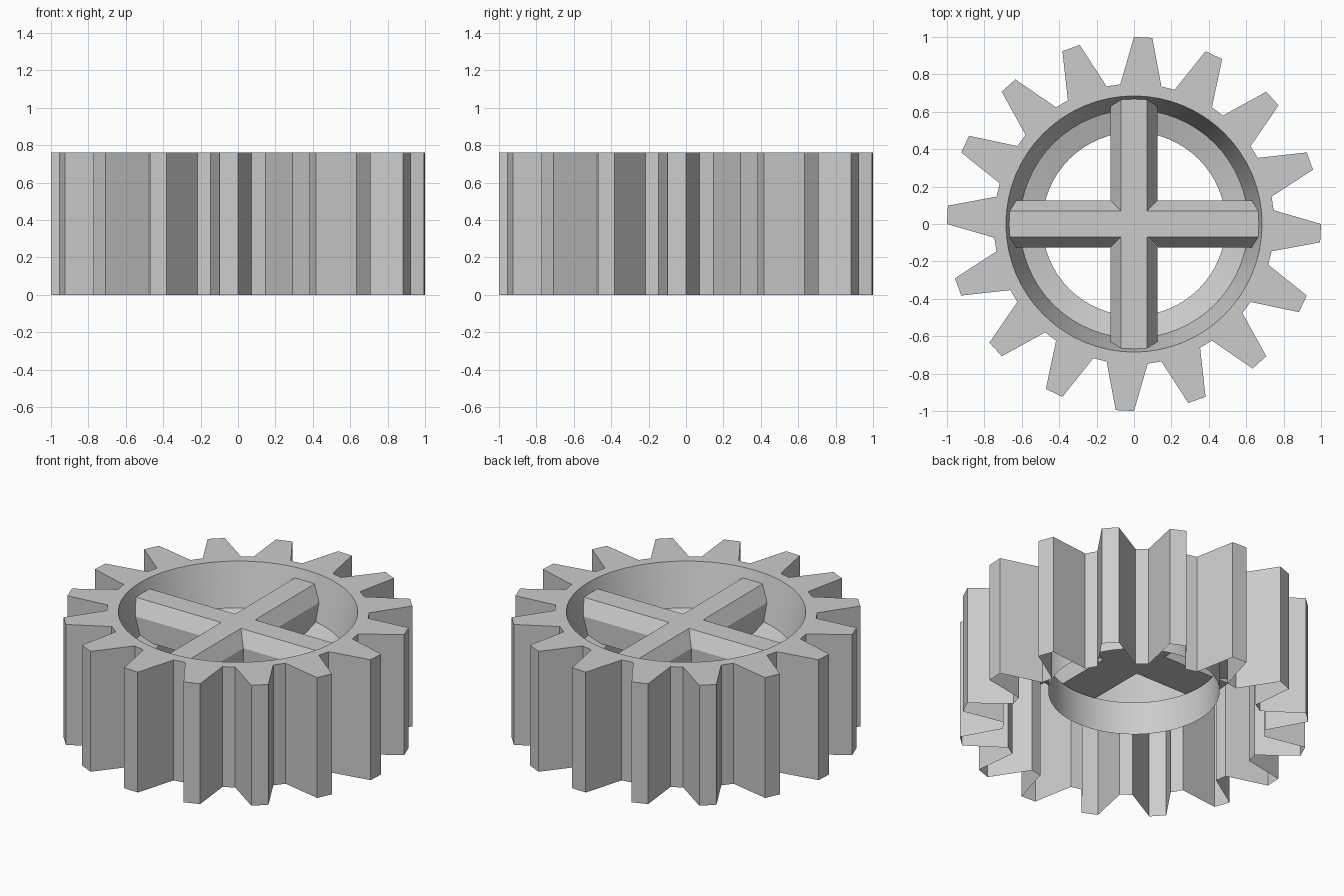
import bpy, math
from mathutils import Matrix, Vector

if "Cube" in bpy.data.objects:
    bpy.data.objects.remove(bpy.data.objects["Cube"])

N = 64      # four outline points for each of the 16 teeth
H = 0.76    # gear height


def make(name, verts, faces, smooth=False):
    me = bpy.data.meshes.new(name)
    me.from_pydata(verts, [], faces)
    me.validate()
    ob = bpy.data.objects.new(name, me)
    bpy.context.collection.objects.link(ob)
    if smooth:
        bpy.ops.object.select_all(action='DESELECT')
        ob.select_set(True)
        bpy.context.view_layer.objects.active = ob
        bpy.ops.object.shade_smooth_by_angle(angle=math.radians(30))
    return ob


def loop(radius, z):
    """Closed loop of N points; radius is a function of the index."""
    return [(radius(i) * math.cos(2 * math.pi * i / N),
             radius(i) * math.sin(2 * math.pi * i / N), z) for i in range(N)]


def skin(loops):
    """Join successive loops with quads."""
    verts = [v for l in loops for v in l]
    faces = []
    for k in range(len(loops) - 1):
        a, b = k * N, (k + 1) * N
        for i in range(N):
            j = (i + 1) % N
            faces.append((a + i, a + j, b + j, b + i))
    return verts, faces


# Toothed outer wall and flat top rim, open underneath
def tooth(i):
    return 1.0 if i % 4 in (0, 3) else 0.75


make("gear_teeth", *skin([loop(tooth, 0), loop(tooth, H), loop(lambda i: 0.685, H)]))

# Stepped round bore: tapered wall, sloping ledge, short sleeve
BORE = [(0.685, H), (0.61, 0.50), (0.49, 0.46), (0.49, 0.25)]
make("bore_ring", *skin([loop(lambda i, r=r: r, z) for r, z in BORE]), smooth=True)

# Bevelled cross: one mitred arm repeated four times
PROFILE = [(-0.125, 0.47), (-0.125, 0.61), (-0.07, 0.70), (0, 0.70),
           (0.07, 0.70), (0.125, 0.61), (0.125, 0.47), (0, 0.47)]


def wall_radius(z):
    return 0.61 + 0.075 * max(0, (z - 0.50) / (H - 0.50))


verts, faces = [], []
for k in range(4):
    rot = Matrix.Rotation(k * math.pi / 2, 3, 'Z')
    base, n = len(verts), len(PROFILE)
    for x, z in PROFILE:
        verts.append(rot @ Vector((x, abs(x), z)))
    for x, z in PROFILE:
        verts.append(rot @ Vector((x, math.sqrt(wall_radius(z) ** 2 - x * x), z)))
    for i in range(n):
        j = (i + 1) % n
        faces.append((base + i, base + n + i, base + n + j, base + j))
    faces.append(tuple(base + n + i for i in reversed(range(n))))
make("cross_spokes", verts, faces)
